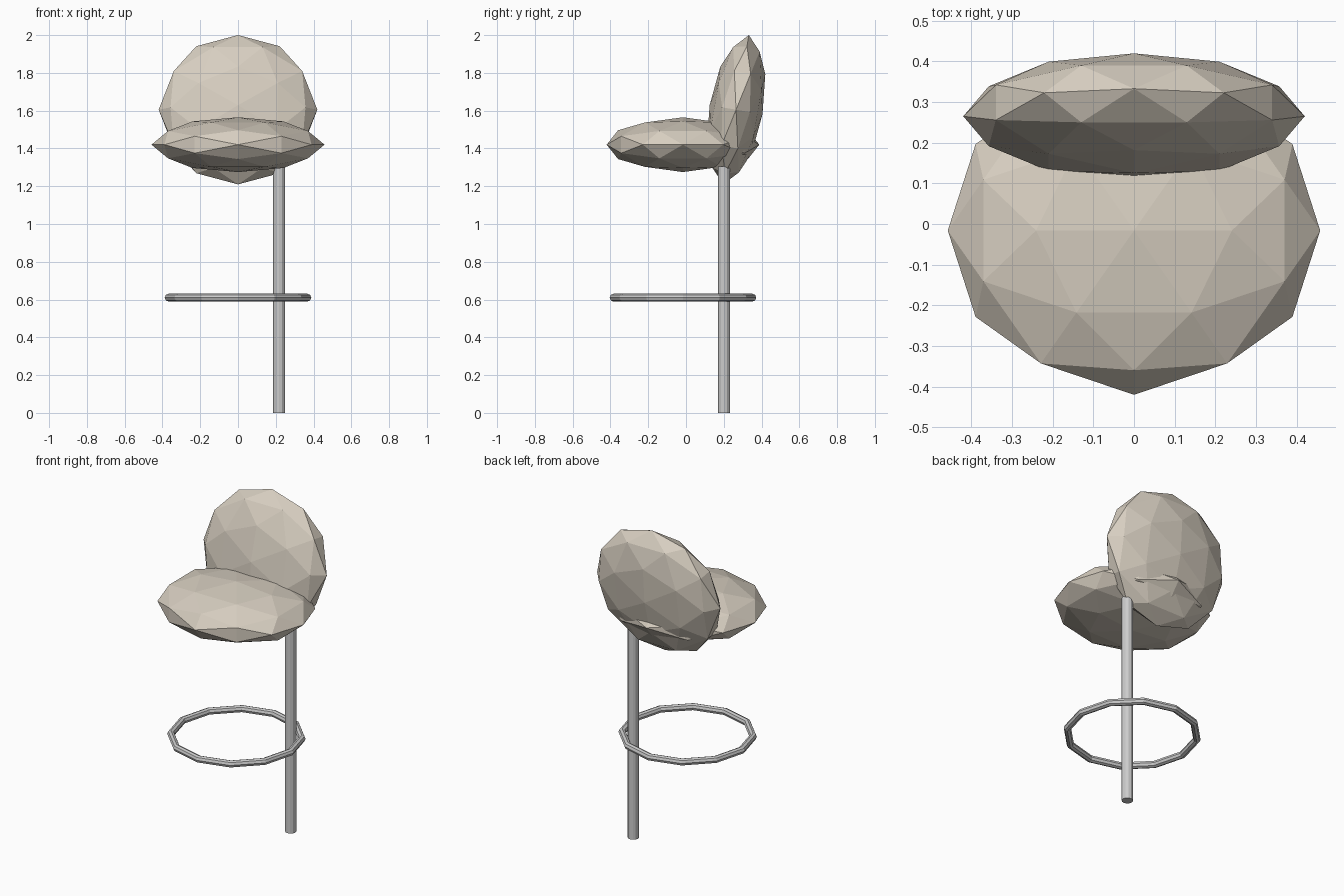
import bpy, bmesh, math
from mathutils import Vector, Matrix
from itertools import product, combinations

if "Cube" in bpy.data.objects:
    bpy.data.objects.remove(bpy.data.objects["Cube"])

CY = -0.016  # shared centre line of seat, ring and leg layout

fabric = bpy.data.materials.new("beige_fabric")
fabric.diffuse_color = (0.68, 0.62, 0.53, 1)
fabric.use_nodes = True
fabric.node_tree.nodes["Principled BSDF"].inputs["Base Color"].default_value = fabric.diffuse_color


def finish(name, bm, mat=None):
    bmesh.ops.recalc_face_normals(bm, faces=bm.faces[:])
    me = bpy.data.meshes.new(name)
    bm.to_mesh(me)
    bm.free()
    ob = bpy.data.objects.new(name, me)
    bpy.context.collection.objects.link(ob)
    if mat:
        me.materials.append(mat)
    return ob


def cushion(name, centre, radii, tilt=0.0):
    """Faceted ball (once-divided icosahedron, two-fold axis up), squashed and tilted."""
    g = (1 + 5 ** 0.5) / 2
    corners = []
    for a, b in product((-1, 1), repeat=2):
        corners += [Vector((a, 0, b * g)), Vector((0, a * g, b)), Vector((a * g, b, 0))]
    mids = [p + q for p, q in combinations(corners, 2) if (p - q).length < 2.1]
    bm = bmesh.new()
    for p in corners + mids:
        bm.verts.new(p.normalized())
    bmesh.ops.convex_hull(bm, input=bm.verts[:])
    m = Matrix.Translation(centre) @ Matrix.Rotation(tilt, 4, 'X') @ Matrix.Diagonal((*radii, 1))
    bmesh.ops.transform(bm, matrix=m, verts=bm.verts[:])
    return finish(name, bm, fabric)


# Cushions
cushion("seat", (0, CY, 1.42), (0.458, 0.404, 0.145))
cushion("backrest", (0, 0.265, 1.605), (0.42, 0.142, 0.401), -0.17)

# Leg
z_top = 1.305
bm = bmesh.new()
bmesh.ops.create_cone(bm, cap_ends=True, segments=12, radius1=0.032, radius2=0.032, depth=z_top,
                      matrix=Matrix.Translation((0.218, CY + 0.218, z_top / 2)))
finish("leg", bm)

# Foot ring
bpy.ops.mesh.primitive_torus_add(location=(0, CY, 0.61), major_segments=12, minor_segments=8,
                                 major_radius=0.367, minor_radius=0.021)
bpy.context.object.name = "foot_ring"
